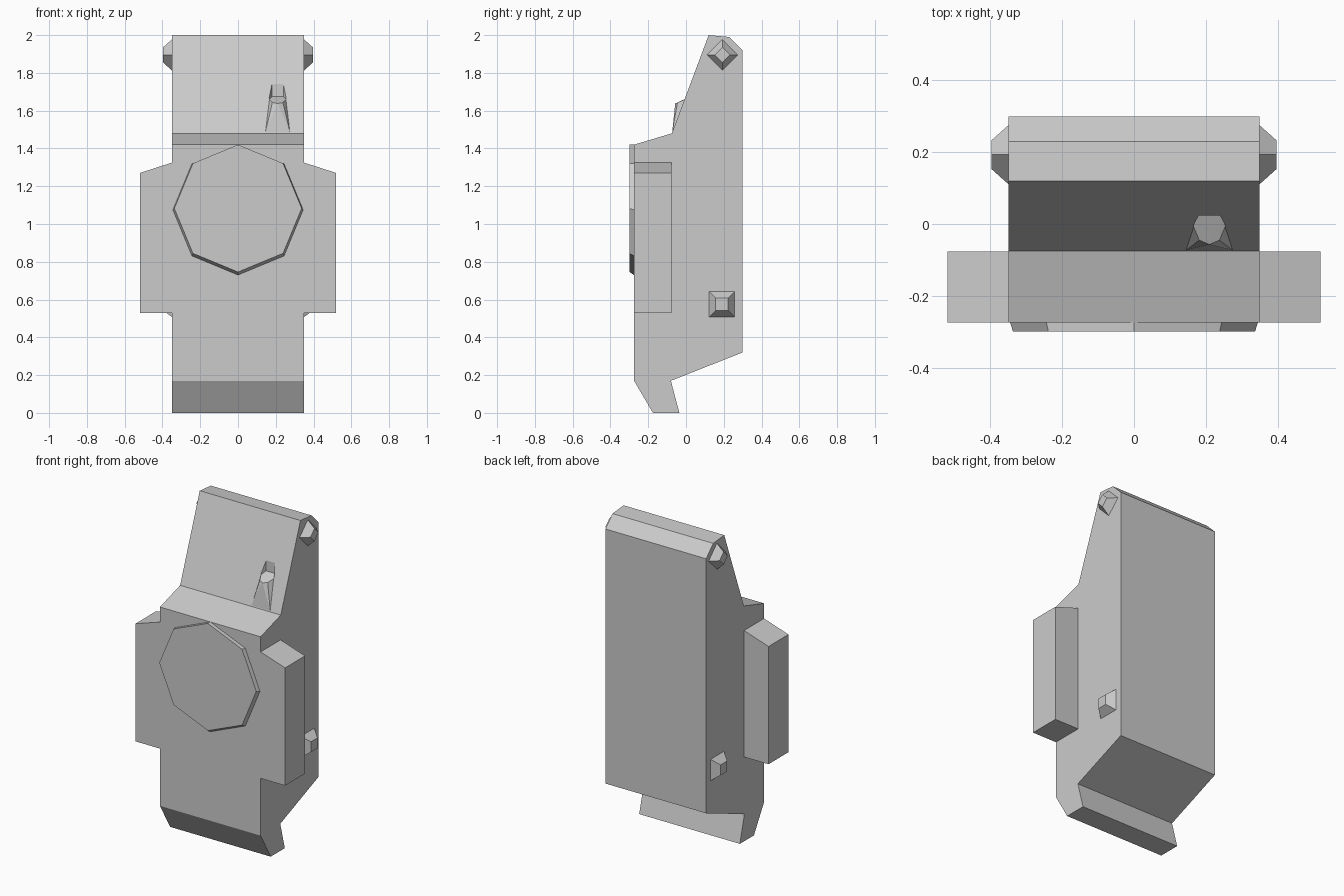
import bpy, bmesh, math
from mathutils import Vector

cube = bpy.data.objects.get("Cube")
if cube:
    bpy.data.objects.remove(cube, do_unlink=True)

grey = bpy.data.materials.new("light_grey")
grey.use_nodes = True
colour = (0.6, 0.6, 0.6, 1)
grey.diffuse_color = colour
grey.node_tree.nodes["Principled BSDF"].inputs["Base Color"].default_value = colour


def finish(name, bm):
    bmesh.ops.recalc_face_normals(bm, faces=bm.faces)
    mesh = bpy.data.meshes.new(name)
    bm.to_mesh(mesh)
    bm.free()
    mesh.materials.append(grey)
    obj = bpy.data.objects.new(name, mesh)
    bpy.context.collection.objects.link(obj)
    return obj


def loft(name, start, end):
    """Solid between two matching outlines."""
    bm = bmesh.new()
    a = [bm.verts.new(p) for p in start]
    b = [bm.verts.new(p) for p in end]
    bm.faces.new(a)
    bm.faces.new(b)
    n = len(a)
    for i in range(n):
        j = (i + 1) % n
        bm.faces.new((a[i], a[j], b[j], b[i]))
    return finish(name, bm)


def hull(name, points):
    bm = bmesh.new()
    for p in points:
        bm.verts.new(p)
    bmesh.ops.convex_hull(bm, input=bm.verts[:])
    return finish(name, bm)


HALF, FRONT = 0.35, -0.275

# Main body: side profile (y, z) extruded across the width
profile = [(-0.175, 0), (-0.035, 0), (-0.08, 0.17), (0.30, 0.32), (0.30, 1.92),
           (0.23, 1.99), (0.12, 2.0), (-0.075, 1.48), (FRONT, 1.42), (FRONT, 0.17)]
body = loft("body", [(-HALF, y, z) for y, z in profile],
            [(HALF, y, z) for y, z in profile])

# Hook on the sloping face, with a notch cut in the slope above its ledge
ledge = [(0.165, -0.005, 1.66), (0.18, 0.023, 1.675), (0.24, 0.023, 1.675),
         (0.255, -0.005, 1.66), (0.238, -0.045, 1.643), (0.21, -0.057, 1.638),
         (0.182, -0.045, 1.643)]
cutter = loft("notch_cutter", [(x, y, z - 0.01) for x, y, z in ledge],
              [(x, y, 1.9) for x, y, z in ledge])
cut = body.modifiers.new("notch", "BOOLEAN")
cut.operation, cut.solver, cut.object = "DIFFERENCE", "EXACT", cutter
bpy.context.view_layer.objects.active = body
bpy.ops.object.modifier_apply(modifier=cut.name)
bpy.data.objects.remove(cutter, do_unlink=True)
hull("hook", ledge + [(x, y, 1.485) for x in (0.145, 0.275) for y in (-0.073, -0.06)])


# Octagonal plate on the front, its rim tapering towards the top point
def octagon(radius, y, top=1.42):
    return [(radius * math.sin(i * math.pi / 4), y,
             top - radius + radius * math.cos(i * math.pi / 4)) for i in range(8)]


loft("front_plate", octagon(0.345, FRONT), octagon(0.337, -0.30))


# Side parts, mirrored left and right
def stud(name, side, y, z, base, tip, turn):
    def ring(r, x):
        return [(side * x, y + r * math.cos(turn + i * math.pi / 2),
                 z + r * math.sin(turn + i * math.pi / 2)) for i in range(4)]
    loft(name, ring(base, HALF), ring(tip, 0.397))


for label, side in (("left", 1), ("right", -1)):
    outline = [(HALF, 0.53), (0.52, 0.53), (0.52, 1.27), (HALF, 1.325)]
    loft(label + "_wing", [(side * x, FRONT, z) for x, z in outline],
         [(side * x, -0.077, z) for x, z in outline])
    stud(label + "_upper_stud", side, 0.193, 1.895, 0.082, 0.04, 0)
    stud(label + "_lower_stud", side, 0.19, 0.575, 0.095, 0.046, math.pi / 4)
